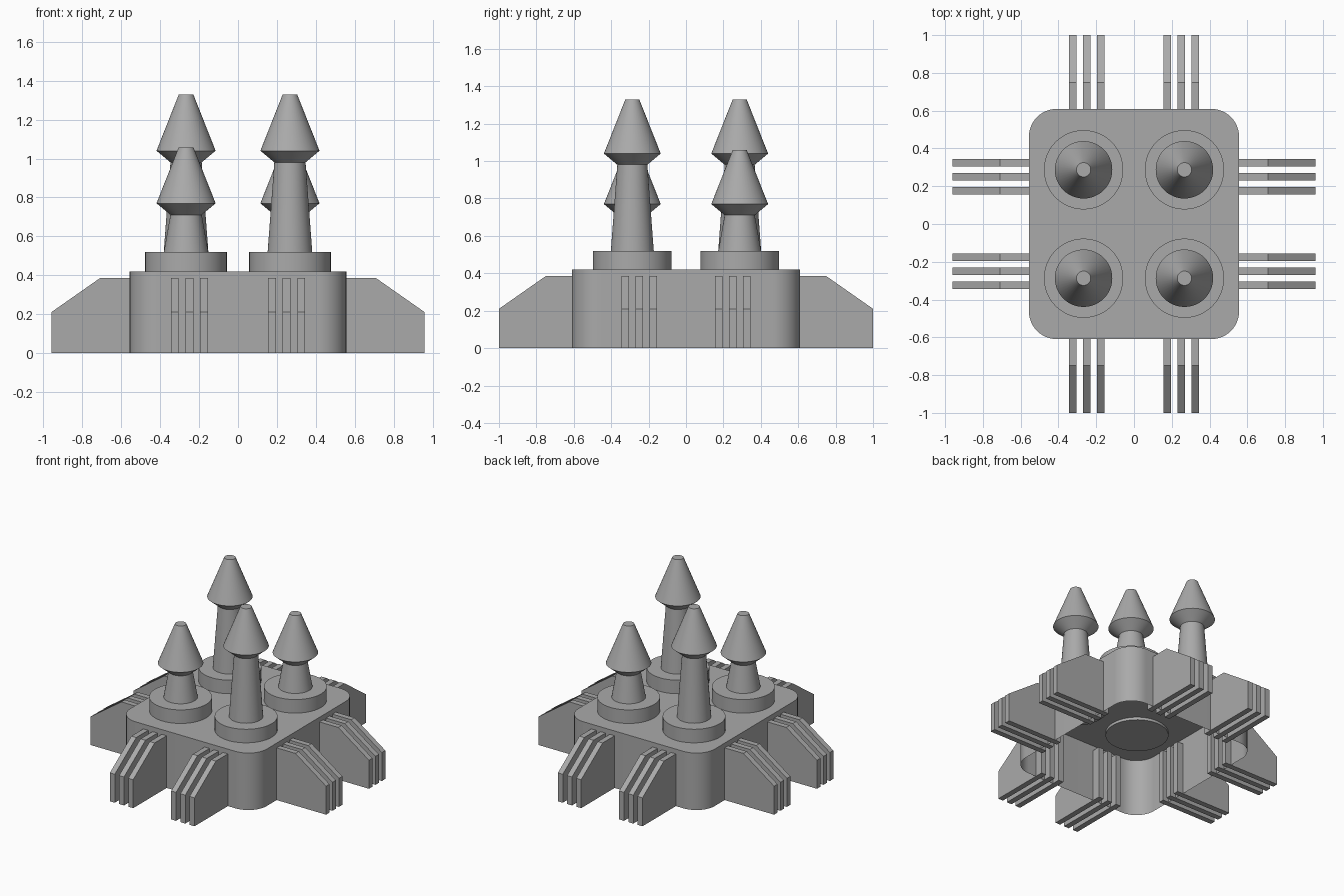
import bpy, bmesh, math

cube = bpy.data.objects.get("Cube")
if cube:
    bpy.data.objects.remove(cube, do_unlink=True)

grey = bpy.data.materials.new("stone_grey")
grey.use_nodes = True
COLOUR = (0.4, 0.4, 0.4, 1)
grey.diffuse_color = COLOUR
grey.node_tree.nodes["Principled BSDF"].inputs["Base Color"].default_value = COLOUR


def finish(name, bm, smooth=False, recalc=True):
    if recalc:
        bmesh.ops.recalc_face_normals(bm, faces=bm.faces)
    mesh = bpy.data.meshes.new(name)
    bm.to_mesh(mesh)
    bm.free()
    mesh.materials.append(grey)
    obj = bpy.data.objects.new(name, mesh)
    bpy.context.collection.objects.link(obj)
    if smooth:
        bpy.ops.object.select_all(action='DESELECT')
        obj.select_set(True)
        bpy.context.view_layer.objects.active = obj
        bpy.ops.object.shade_smooth_by_angle(angle=math.radians(30))
    return obj


def lathe(name, profile, x, y, segments=48):
    """Closed turned solid from (radius, height) pairs."""
    bm = bmesh.new()
    rings = []
    for r, z in profile:
        rings.append([bm.verts.new((x + r * math.cos(a), y + r * math.sin(a), z))
                      for a in (2 * math.pi * i / segments for i in range(segments))])
    for low, high in zip(rings, rings[1:]):
        for i in range(segments):
            j = (i + 1) % segments
            bm.faces.new((low[i], low[j], high[j], high[i]))
    bm.faces.new(rings[0][::-1])
    bm.faces.new(rings[-1])
    return finish(name, bm, smooth=True)


# Base: rounded box shell, open underneath
HALF_X, HALF_Y, HEIGHT, RADIUS = 0.557, 0.61, 0.42, 0.15
bm = bmesh.new()
outline = []
for k, (sx, sy) in enumerate(((1, 1), (-1, 1), (-1, -1), (1, -1))):
    for i in range(13):
        a = math.pi / 2 * (k + i / 12)
        outline.append((sx * (HALF_X - RADIUS) + RADIUS * math.cos(a),
                        sy * (HALF_Y - RADIUS) + RADIUS * math.sin(a)))
bottom = [bm.verts.new((x, y, 0)) for x, y in outline]
top = [bm.verts.new((x, y, HEIGHT)) for x, y in outline]
for i in range(len(outline)):
    j = (i + 1) % len(outline)
    bm.faces.new((bottom[i], bottom[j], top[j], top[i]))
bm.faces.new(top)
finish("base_shell", bm, smooth=True, recalc=False)


# Fins: sloped plates in groups of three, two groups per side
def fin(name, inner, shoulder, tip, offset, turn):
    profile = ((inner, 0), (tip, 0), (tip, 0.21), (shoulder, 0.385), (inner, 0.385))
    c, s = round(math.cos(turn)), round(math.sin(turn))
    bm = bmesh.new()
    sides = []
    for v in (offset - 0.02, offset + 0.02):
        sides.append([bm.verts.new((u * c - v * s, u * s + v * c, z)) for u, z in profile])
    a, b = sides
    bm.faces.new(a)
    bm.faces.new(b[::-1])
    for i in range(len(profile)):
        j = (i + 1) % len(profile)
        bm.faces.new((a[i], b[i], b[j], a[j]))
    finish(name, bm)


for k, side in enumerate(("left", "back", "right", "front")):
    sizes = (0.55, 0.75, 1.0) if k % 2 else (0.51, 0.71, 0.96)
    for group in (-1, 1):
        for n, d in enumerate((0.175, 0.25, 0.325)):
            label = "a" if group < 0 else "b"
            fin(f"{side}_fin_{label}{n + 1}", *sizes, group * d, k * math.pi / 2)

# Towers: round plinth, tapered shaft and pointed cap; the diagonal pairs match
for sx, side in ((-1, "right"), (1, "left")):
    for sy, end in ((-1, "front"), (1, "back")):
        x, y = sx * 0.267, sy * 0.287
        neck = 0.98 if sx != sy else 0.71
        name = f"{end}_{side}"
        lathe(f"{name}_plinth", ((0.21, 0.40), (0.21, 0.52)), x, y)
        lathe(f"{name}_shaft", ((0.115, 0.515), (0.08, neck + 0.005)), x, y)
        lathe(f"{name}_cap", ((0.08, neck), (0.152, neck + 0.06),
                              (0.038, neck + 0.348)), x, y)
